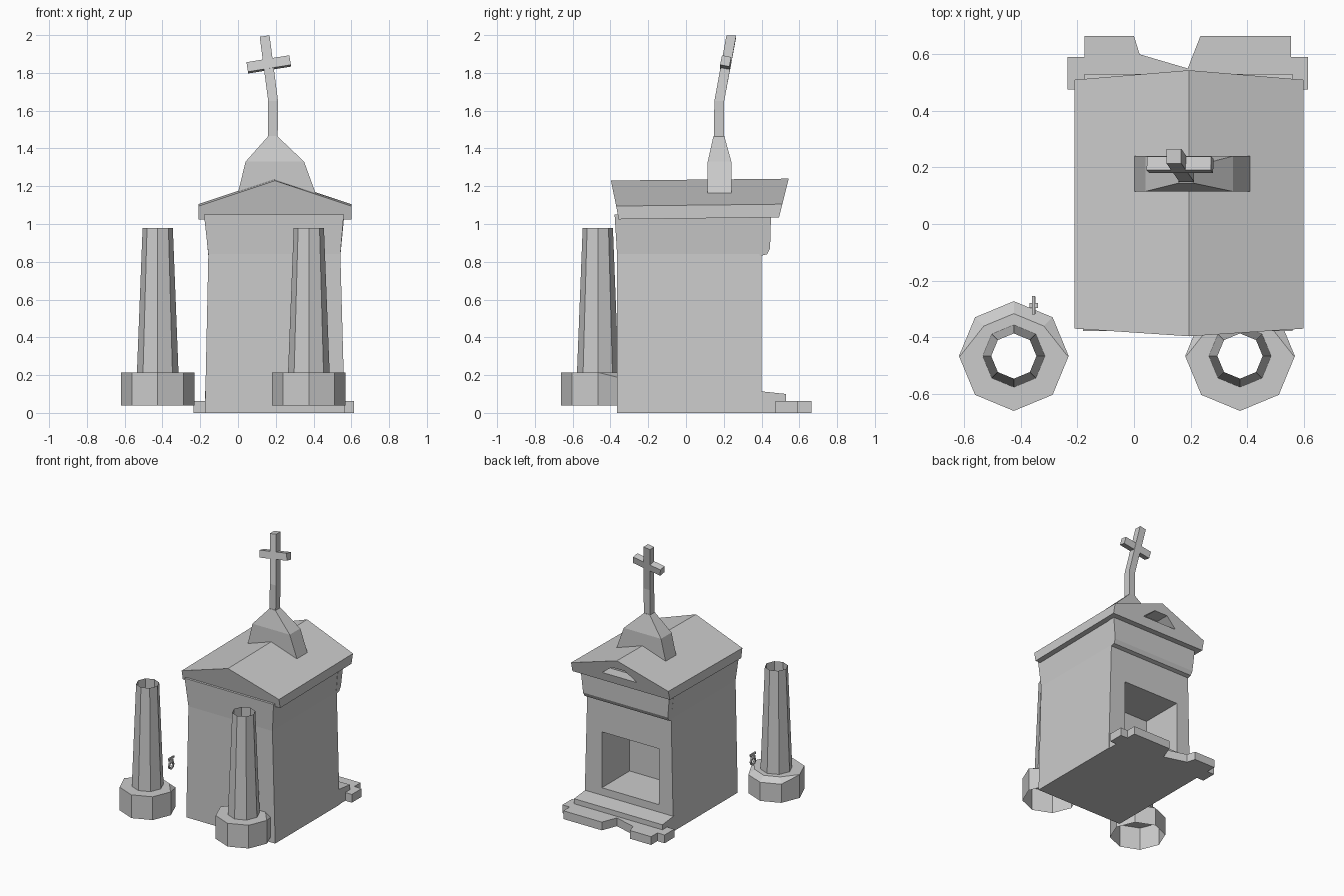
import bpy, bmesh, math
from mathutils import Vector, Matrix

cube = bpy.data.objects.get("Cube")
if cube:
    bpy.data.objects.remove(cube, do_unlink=True)

stone = bpy.data.materials.new("grey_stone")
stone.use_nodes = True
GREY = (0.6, 0.6, 0.6, 1)
stone.diffuse_color = GREY
stone.node_tree.nodes["Principled BSDF"].inputs["Base Color"].default_value = GREY


def loft(name, rings, caps=True):
    """Skin a list of equal-length point rings."""
    bm = bmesh.new()
    rows = [[bm.verts.new(p) for p in ring] for ring in rings]
    n = len(rows[0])
    for a, b in zip(rows, rows[1:]):
        for i in range(n):
            j = (i + 1) % n
            bm.faces.new((a[i], a[j], b[j], b[i]))
    if caps:
        bm.faces.new(rows[0][::-1])
        bm.faces.new(rows[-1])
        bmesh.ops.recalc_face_normals(bm, faces=bm.faces)
    mesh = bpy.data.meshes.new(name)
    bm.to_mesh(mesh)
    bm.free()
    mesh.materials.append(stone)
    obj = bpy.data.objects.new(name, mesh)
    bpy.context.collection.objects.link(obj)
    return obj


def rect(x0, x1, y0, y1, z):
    return [(x0, y0, z), (x1, y0, z), (x1, y1, z), (x0, y1, z)]


def box(name, x0, x1, y0, y1, z0, z1):
    return loft(name, [rect(x0, x1, y0, y1, z0), rect(x0, x1, y0, y1, z1)])


def carve(obj, cutter):
    """Cut a shape out of an object and drop the cutter."""
    cutter.hide_render = True
    mod = obj.modifiers.new("carve", "BOOLEAN")
    mod.operation, mod.solver, mod.object = "DIFFERENCE", "EXACT", cutter
    bpy.context.view_layer.objects.active = obj
    bpy.ops.object.modifier_apply(modifier=mod.name)
    bpy.data.objects.remove(cutter, do_unlink=True)


# Tomb walls, flaring under the eaves, with a chamber open at the back
walls = loft("tomb_walls", [
    rect(-0.175, 0.565, -0.365, 0.4, 0),
    rect(-0.157, 0.542, -0.365, 0.4, 0.84),
    rect(-0.18, 0.56, -0.378, 0.4, 1.05)])
carve(walls, box("chamber_cutter", -0.055, 0.42, 0.07, 0.6, 0.17, 0.59))

# Gabled roof with leaning ends and a small niche in the rear pediment
EAVES = [(-0.21, 1.1), (0.195, 1.235), (0.6, 1.1), (0.6, 1.03), (-0.21, 1.03)]
roof = loft("gable_roof", [
    [(x, -0.37 - (z - 1.1) * 0.2, z - 0.005) for x, z in EAVES],
    [(x, 0.51 + (z - 1.1) * 0.25, z + 0.005) for x, z in EAVES]])
NICHE = [(0.05, 1.1), (0.34, 1.1), (0.25, 1.17), (0.14, 1.17)]
carve(roof, loft("niche_cutter", [[(x, y, z) for x, z in NICHE] for y in (0.42, 0.7)]))

# Lintel band above the doorway
LINTEL = [(0.39, 0.83), (0.43, 0.84), (0.445, 0.87), (0.45, 1.04), (0.39, 1.04)]
loft("door_lintel", [[(x + s * max(0, z - 0.84) * 0.1, y, z) for y, z in LINTEL]
                     for x, s in ((-0.157, -1), (0.542, 1))])

# Sill and broken front step
loft("door_sill", [[(x, y, z) for y, z in
                    ((0.39, 0), (0.53, 0), (0.53, 0.1), (0.39, 0.115))]
                   for x in (-0.175, 0.56)])
STEP = [(-0.235, 0.475), (-0.235, 0.59), (-0.175, 0.59), (-0.175, 0.665), (0, 0.665),
        (0.02, 0.6), (0.19, 0.55), (0.235, 0.665), (0.555, 0.665), (0.555, 0.59),
        (0.615, 0.59), (0.615, 0.475)]
loft("broken_step", [[(x, y, z) for x, y in STEP] for z in (0, 0.062)])

# Shouldered plinth astride the ridge
PLINTH = [(0.0, 0.41, 0.115, 0.24, 1.165), (0.04, 0.35, 0.115, 0.24, 1.33),
          (0.16, 0.208, 0.145, 0.203, 1.465)]
loft("cross_plinth", [rect(*r) for r in PLINTH])


# Bent post and tilted bar of the cross
def square(x, y, z, tilt=0):
    h = 0.026
    return [(x + i * h, y + j * h, z + i * h * tilt) for i, j in ((-1, -1), (1, -1), (1, 1), (-1, 1))]


loft("cross_post", [square(0.184, 0.174, 1.45), square(0.186, 0.176, 1.65),
                    square(0.141, 0.24, 1.995, 0.15)])
bar = box("cross_bar", -0.115, 0.115, -0.025, 0.025, -0.026, 0.026)
bar.data.transform(Matrix.Translation((0.163, 0.21, 1.845)) @ Matrix.Rotation(-0.16, 4, "Y")
                   @ Matrix.Rotation(-0.19, 4, "X"))


# Hollow eight-sided columns on chamfered bases
def column(name, cx, cy):
    def ring(r, z, back_r=None, back_z=None):
        pts = []
        for k in range(8):
            a = k * math.pi / 4
            back = math.sin(a) > 0.1
            rad = back_r if back and back_r else r
            height = back_z if back and back_z else z
            pts.append((cx + rad * math.cos(a), cy + rad * math.sin(a), height))
        return pts
    loft(name, [ring(0.194, 0.04), ring(0.194, 0.215, back_z=0.18),
                ring(0.19, 0.215, back_r=0.15), ring(0.11, 0.215), ring(0.08, 0.98)], caps=False)


column("right_column", -0.425, -0.467)
column("left_column", 0.375, -0.467)

# Small hanging ring with its mount
C = Vector((-0.355, -0.288, 0.315))


def ring_section(a):
    out = Vector((0, math.cos(a), math.sin(a)))
    return [C + out * (0.025 + 0.006 * u) + Vector((0.006 * v, 0, 0))
            for u, v in ((-1, -1), (1, -1), (1, 1), (-1, 1))]


loft("hanging_ring", [ring_section(k * math.pi / 4) for k in range(9)], caps=False)
box("ring_mount", -0.37, -0.34, -0.297, -0.279, 0.335, 0.36)
box("ring_pin", -0.36, -0.35, -0.32, -0.255, 0.36, 0.375)
